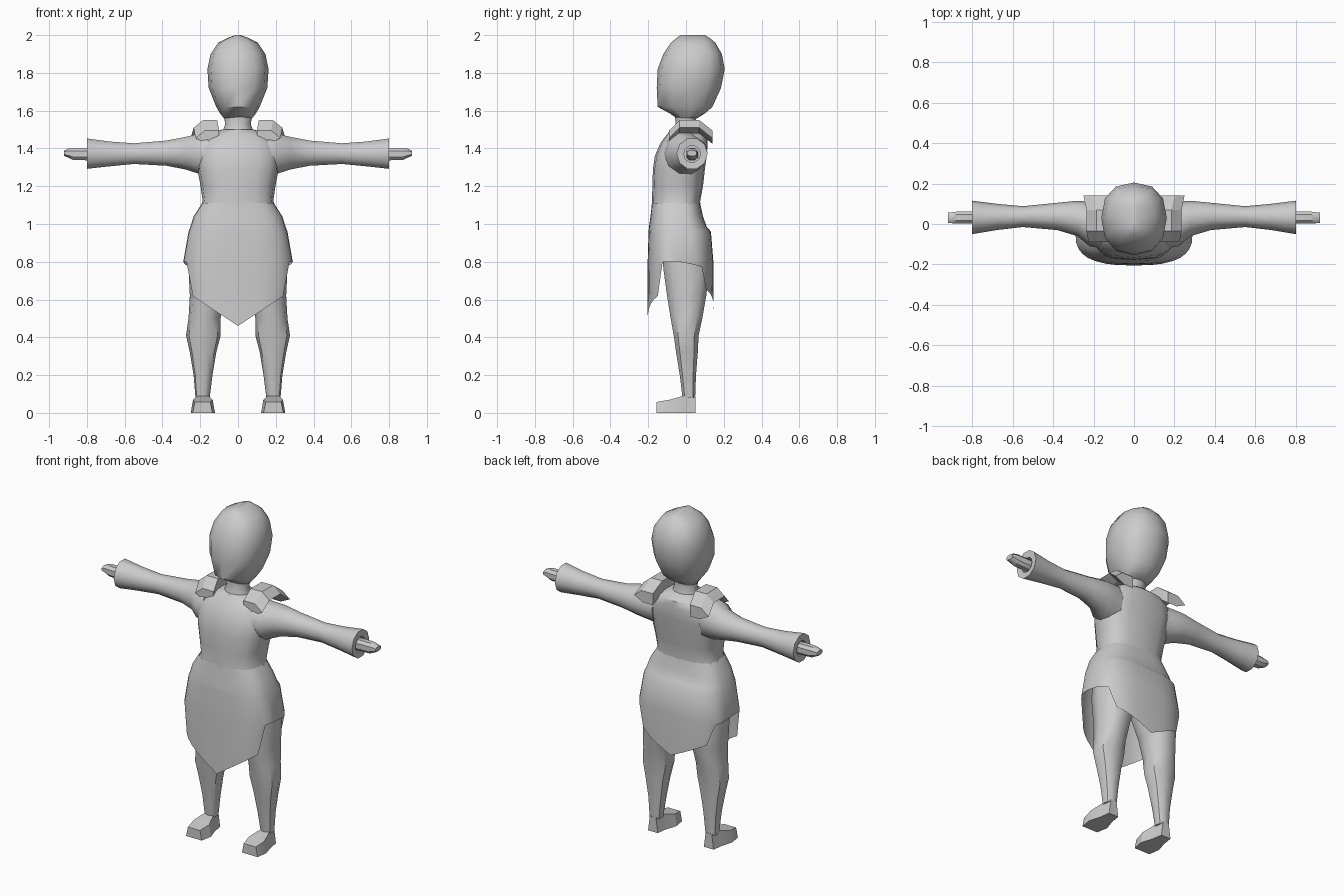
import bpy, math
from math import sin, cos, pi, radians

cube = bpy.data.objects.get("Cube")
if cube:
    bpy.data.objects.remove(cube)

grey = bpy.data.materials.new("plain grey")
grey.use_nodes = True
grey.diffuse_color = (0.6, 0.6, 0.6, 1)
grey.node_tree.nodes["Principled BSDF"].inputs["Base Color"].default_value = (0.6, 0.6, 0.6, 1)


def make(name, verts, faces, mirror=False, angle=40):
    mesh = bpy.data.meshes.new(name)
    mesh.from_pydata(verts, [], faces)
    mesh.materials.append(grey)
    obj = bpy.data.objects.new(name, mesh)
    bpy.context.collection.objects.link(obj)
    bpy.ops.object.select_all(action='DESELECT')
    obj.select_set(True)
    bpy.context.view_layer.objects.active = obj
    bpy.ops.object.mode_set(mode='EDIT')
    bpy.ops.mesh.select_all(action='SELECT')
    bpy.ops.mesh.normals_make_consistent(inside=False)
    bpy.ops.object.mode_set(mode='OBJECT')
    if angle:
        bpy.ops.object.shade_smooth_by_angle(angle=radians(angle))
    if mirror:
        obj.modifiers.new("Mirror", 'MIRROR')
    return obj


def sgnpow(v, p):
    return math.copysign(abs(v) ** p, v)


def ring_point(a, u0, u1, v0, v1, mid, p):
    """Point on a rounded outline whose widest line sits at v = mid."""
    c, s = sgnpow(cos(a), p), sgnpow(sin(a), p)
    u = (u0 + u1) / 2 + c * (u1 - u0) / 2
    v = mid + s * ((v1 - mid) if s > 0 else (mid - v0))
    return u, v


def bridge(rows, n):
    return [(r * n + i, r * n + (i + 1) % n, (r + 1) * n + (i + 1) % n, (r + 1) * n + i)
            for r in range(rows - 1) for i in range(n)]


def loft(name, rings, n, axis='z', p=1.0, mirror=False, caps=True, shift=0.0, angle=40):
    """Skin rings of (position, u0, u1, v0, v1, optional widest v)."""
    verts = []
    for t, u0, u1, v0, v1, *mid in rings:
        m = mid[0] if mid else (v0 + v1) / 2
        for i in range(n):
            u, v = ring_point(2 * pi * (i + shift) / n, u0, u1, v0, v1, m, p)
            verts.append((u, v, t) if axis == 'z' else (t, u, v))
    faces = bridge(len(rings), n)
    if caps:
        last = (len(rings) - 1) * n
        faces += [tuple(range(n))[::-1], tuple(range(last, last + n))]
    return make(name, verts, faces, mirror, angle)


def upright(profile):
    """Turn (z, half width, front y, back y, widest y) into centred rings."""
    return [(z, -w, w, f, b, m) for z, w, f, b, m in profile]


# Head with a pointed chin, and neck
loft("head", upright([
    (1.56, .075, -.05, .06, .01), (1.585, .095, -.085, .10, .02),
    (1.62, .115, -.15, .14, .03), (1.72, .155, -.155, .185, .02),
    (1.82, .162, -.15, .205, .03), (1.90, .145, -.12, .19, .04),
    (1.96, .105, -.08, .155, .04), (1.985, .055, -.05, .125, .04),
    (2.0, .015, -.03, .10, .04)]), 12, p=.85)
loft("neck", upright([
    (1.48, .085, -.075, .07, 0), (1.53, .067, -.055, .05, 0),
    (1.59, .08, -.06, .06, 0)]), 12)

# Torso
loft("torso", upright([
    (.98, .235, -.185, .10, -.03), (1.06, .215, -.185, .08, -.03),
    (1.12, .187, -.18, .075, -.03), (1.20, .198, -.178, .09, -.03),
    (1.29, .215, -.175, .10, -.02), (1.36, .225, -.165, .11, 0),
    (1.43, .21, -.135, .115, .02), (1.47, .165, -.105, .11, .01),
    (1.50, .085, -.08, .075, 0)]), 16, p=.75)

# Sleeves with hollow cuffs
loft("sleeve", [
    (.16, -.12, .10, 1.25, 1.49), (.22, -.11, .11, 1.265, 1.48),
    (.28, -.06, .115, 1.285, 1.465), (.38, -.03, .105, 1.305, 1.445),
    (.55, -.015, .088, 1.315, 1.43), (.68, -.03, .10, 1.302, 1.44),
    (.80, -.05, .115, 1.288, 1.457), (.797, -.012, .077, 1.325, 1.415),
    (.74, -.012, .077, 1.325, 1.415)], 10, axis='x', mirror=True)

# Mitten hands
loft("hand", [
    (.74, 0, .065, 1.335, 1.395), (.80, 0, .063, 1.335, 1.405),
    (.875, 0, .063, 1.338, 1.405), (.90, .002, .06, 1.35, 1.40),
    (.92, .004, .058, 1.36, 1.39)], 8, axis='x', p=.8, mirror=True, shift=.5)

# Raised collar flaps over the shoulders, dropping toward front and back
outline = [(.175, 1.48), (.235, 1.51), (.185, 1.55), (.11, 1.55), (.11, 1.48)]
verts = [(x + dx, y, z - drop) for y, drop, dx in
         ((-.09, .055, -.01), (-.035, 0, 0), (.07, 0, 0), (.14, .055, .015))
         for x, z in outline]
make("collar_flap", verts,
     bridge(4, 5) + [tuple(range(5)), tuple(range(15, 20))], mirror=True, angle=25)

# Skirt: long pointed front and back panels, short sides
N = 32
levels = [(1.11, .19, -.18, .075), (1.04, .235, -.188, .09), (.985, .252, -.196, .11),
          (.96, .262, -.198, .132), (.80, .29, -.203, .145), (.64, .272, -.205, .147)]


def hem(a):
    x, s = abs(cos(a)) ** .7, sin(a)
    if s < -.5:
        return .46 + .18 * x
    if s > .6:
        return .55 + .13 * x
    return .80 - .05 * max(s, 0)


verts = []
for z, w, front, back in levels:
    for i in range(N):
        a = 2 * pi * i / N
        bottom = hem(a)
        if z < .7:
            k = .272 if bottom < .7 else .288
            x, y = ring_point(a, -k, k, front, back, -.04, .7)
            z_here = bottom
        else:
            x, y = ring_point(a, -w, w, front, back, -.04, .7)
            z_here = max(z, bottom)
        verts.append((x, y, z_here))
make("skirt", verts, bridge(len(levels), N), angle=50)

# Legs
loft("leg", [
    (.08, .15, .225, -.02, .05), (.20, .135, .235, -.035, .055),
    (.32, .115, .255, -.055, .065), (.41, .092, .275, -.068, .07),
    (.50, .092, .262, -.085, .09), (.62, .07, .255, -.105, .112),
    (.76, .015, .262, -.125, .13), (.95, .005, .24, -.14, .10)],
    10, p=.9, mirror=True)

# Wedge shoes
shoe = [(-.155, .135, .24, .058), (-.085, .122, .25, .07), (-.015, .145, .23, .09),
        (.05, .155, .22, .09)]
verts = []
for y, x0, x1, top in shoe:
    verts += [(x0, y, 0), (x1, y, 0), (x1 - .012, y, top), (x0 + .012, y, top)]
make("shoe", verts, bridge(4, 4) + [(0, 1, 2, 3), (12, 13, 14, 15)], mirror=True, angle=25)
